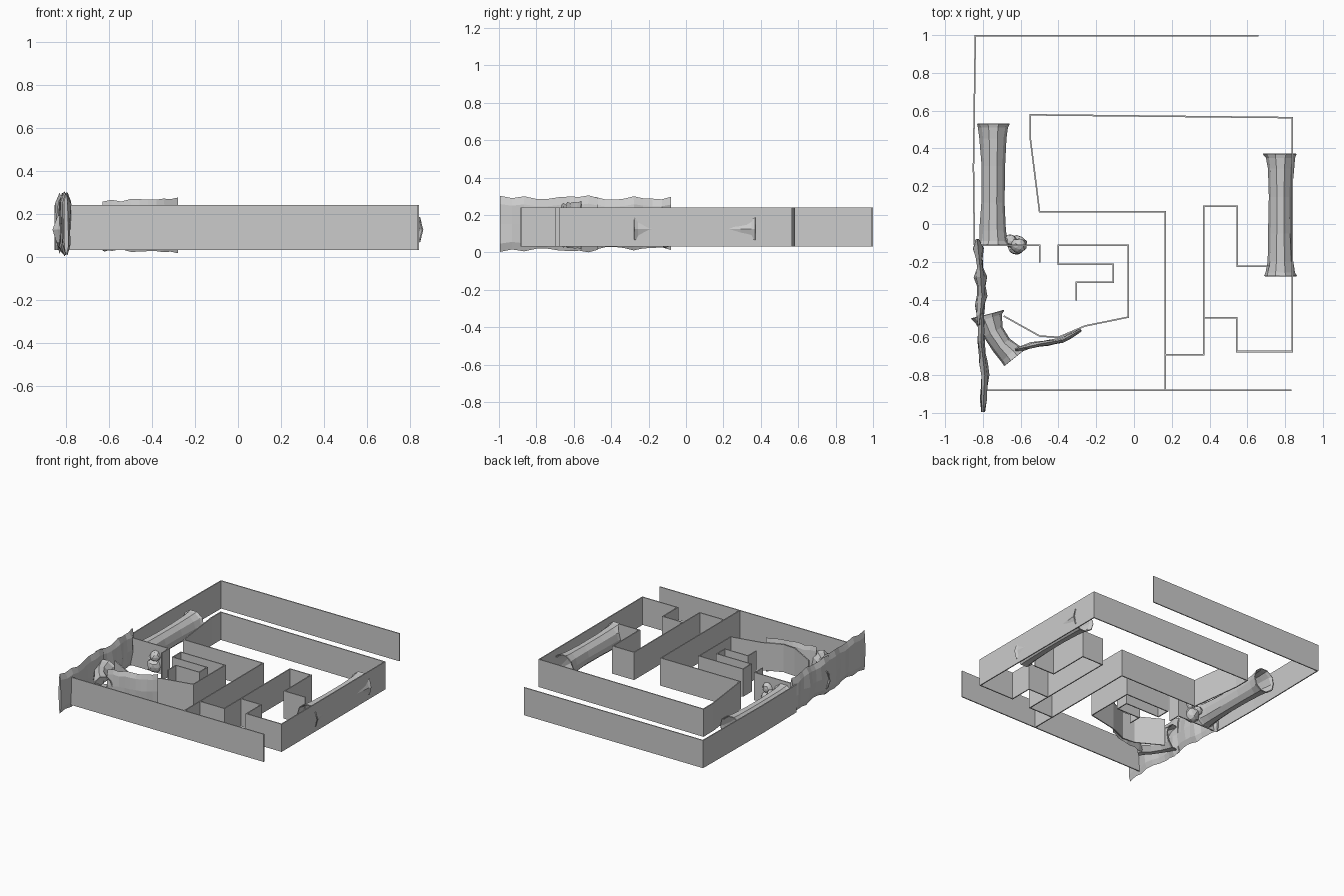
import bpy, bmesh, math, random
from mathutils import Vector

if "Cube" in bpy.data.objects:
    bpy.data.objects.remove(bpy.data.objects["Cube"])

random.seed(7)
Z0, Z1, THICK = 0.03, 0.24, 0.008


def finish(name, bm):
    me = bpy.data.meshes.new(name)
    bmesh.ops.recalc_face_normals(bm, faces=bm.faces[:])
    bm.to_mesh(me)
    bm.free()
    ob = bpy.data.objects.new(name, me)
    bpy.context.collection.objects.link(ob)
    return ob


def wall(name, pts):
    """Thin upright sheet following a floor-plan polyline."""
    bm = bmesh.new()
    low = [bm.verts.new((x, y, Z0)) for x, y in pts]
    top = [bm.verts.new((x, y, Z1)) for x, y in pts]
    for i in range(len(pts) - 1):
        bm.faces.new((low[i], low[i + 1], top[i + 1], top[i]))
    ob = finish(name, bm)
    mod = ob.modifiers.new("thickness", 'SOLIDIFY')
    mod.thickness, mod.offset, mod.use_even_offset = THICK, 0, True


def loft(name, rings, sides, jitter, cap, thick=0):
    """Loft ellipses; ring = (x, y, z, half width, half height)."""
    bm = bmesh.new()
    loops = []
    for i, (x, y, z, w, h) in enumerate(rings):
        a, b = rings[max(i - 1, 0)], rings[min(i + 1, len(rings) - 1)]
        d = Vector((b[0] - a[0], b[1] - a[1], 0)).normalized()
        side = Vector((-d.y, d.x, 0))
        loop = []
        for k in range(sides):
            t = 2 * math.pi * k / sides
            j = 1 + random.uniform(-jitter, jitter)
            loop.append(bm.verts.new(Vector((x, y, z)) + side * w * j * math.cos(t)
                                     + Vector((0, 0, h * math.sin(t)))))
        loops.append(loop)
    for a, b in zip(loops, loops[1:]):
        for k in range(sides):
            n = (k + 1) % sides
            bm.faces.new((a[k], a[n], b[n], b[k]))
    if cap:
        bm.faces.new(loops[0])
        bm.faces.new(loops[-1])
    ob = finish(name, bm)
    if thick:
        mod = ob.modifiers.new("shell", 'SOLIDIFY')
        mod.thickness = thick
    for p in ob.data.polygons:
        p.use_smooth = False


def tunnel(name, x, y0, y1):
    """Straight rough tunnel with flared mouths."""
    prof = [(0, .09, .095), (.03, .078, .09), (.12, .07, .085), (.35, .062, .08),
            (.65, .062, .08), (.88, .07, .085), (.97, .078, .09), (1, .09, .095)]
    loft(name, [(x, y0 + (y1 - y0) * t, 0.125, w, h) for t, w, h in prof],
         10, 0.06, False, 0.006)


def rough_slab(name, pts, z0, z1, half):
    """Crumpled rock slab along a plan polyline."""
    rings = []
    for a, b in zip(pts, pts[1:]):
        for s in range(3):
            t = s / 3
            rings.append([a[0] + (b[0] - a[0]) * t, a[1] + (b[1] - a[1]) * t])
    rings.append(list(pts[-1]))
    out = []
    for i, (x, y) in enumerate(rings):
        end = i in (0, len(rings) - 1)
        h = (z1 - z0) / 2 - random.uniform(0, 0.02)
        w = half * (0.4 if end else random.uniform(0.6, 1.1))
        out.append((x, y, (z0 + z1) / 2, w, h))
    loft(name, out, 8, 0.4, True)


# Maze walls
wall("outer_wall", [(.66, .997), (-.84, .997), (-.85, .3), (-.845, -.11)])
wall("front_wall", [(-.79, -.88), (.835, -.88)])
wall("ring_wall", [(.165, -.88), (.165, .065), (-.5, .065), (-.55, .46), (-.55, .578),
                   (.838, .563), (.838, -.675), (.543, -.675), (.543, -.497), (.37, -.497)])
wall("right_branch_wall", [(.165, -.693), (.37, -.693), (.37, .095), (.547, .095),
                           (.547, -.223), (.72, -.223)])
wall("spiral_wall", [(-.305, -.405), (-.305, -.308), (-.11, -.308), (-.11, -.212),
                     (-.4, -.212), (-.4, -.112), (-.03, -.112), (-.03, -.493),
                     (-.26, -.54), (-.4, -.6), (-.5, -.593), (-.69, -.487)])
wall("left_stub_wall", [(-.82, -.112), (-.5, -.112), (-.5, -.205)])

# Rough tunnels
tunnel("left_tunnel", -.745, -.11, .53)
tunnel("right_tunnel", .775, -.275, .37)
loft("bent_tunnel", [(-.775, -.48, .125, .088, .1), (-.77, -.5, .125, .072, .095),
                     (-.745, -.57, .125, .058, .09), (-.70, -.64, .125, .055, .09),
                     (-.655, -.685, .125, .065, .09), (-.635, -.71, .125, .07, .095)],
     10, 0.06, False, 0.006)

# Crumpled rock slabs
rough_slab("rock_wall_north", [(-.83, -.08), (-.815, -.23), (-.805, -.38), (-.82, -.535)],
           .01, .30, .026)
rough_slab("rock_wall_south", [(-.805, -.47), (-.81, -.62), (-.79, -.8), (-.80, -.995)],
           .0, .305, .03)
rough_slab("rock_wall_inner", [(-.63, -.665), (-.5, -.635), (-.38, -.615), (-.28, -.56)],
           .015, .275, .02)

# Boulder pile
for i, (x, y, z, r) in enumerate([(-.62, -.11, .08, .055), (-.61, -.115, .155, .042),
                                  (-.655, -.09, .12, .036)]):
    bm = bmesh.new()
    bmesh.ops.create_icosphere(bm, subdivisions=2, radius=r)
    for v in bm.verts:
        v.co = v.co * random.uniform(.88, 1.05) + Vector((x, y, z))
    finish(f"boulder_{i + 1}", bm)
